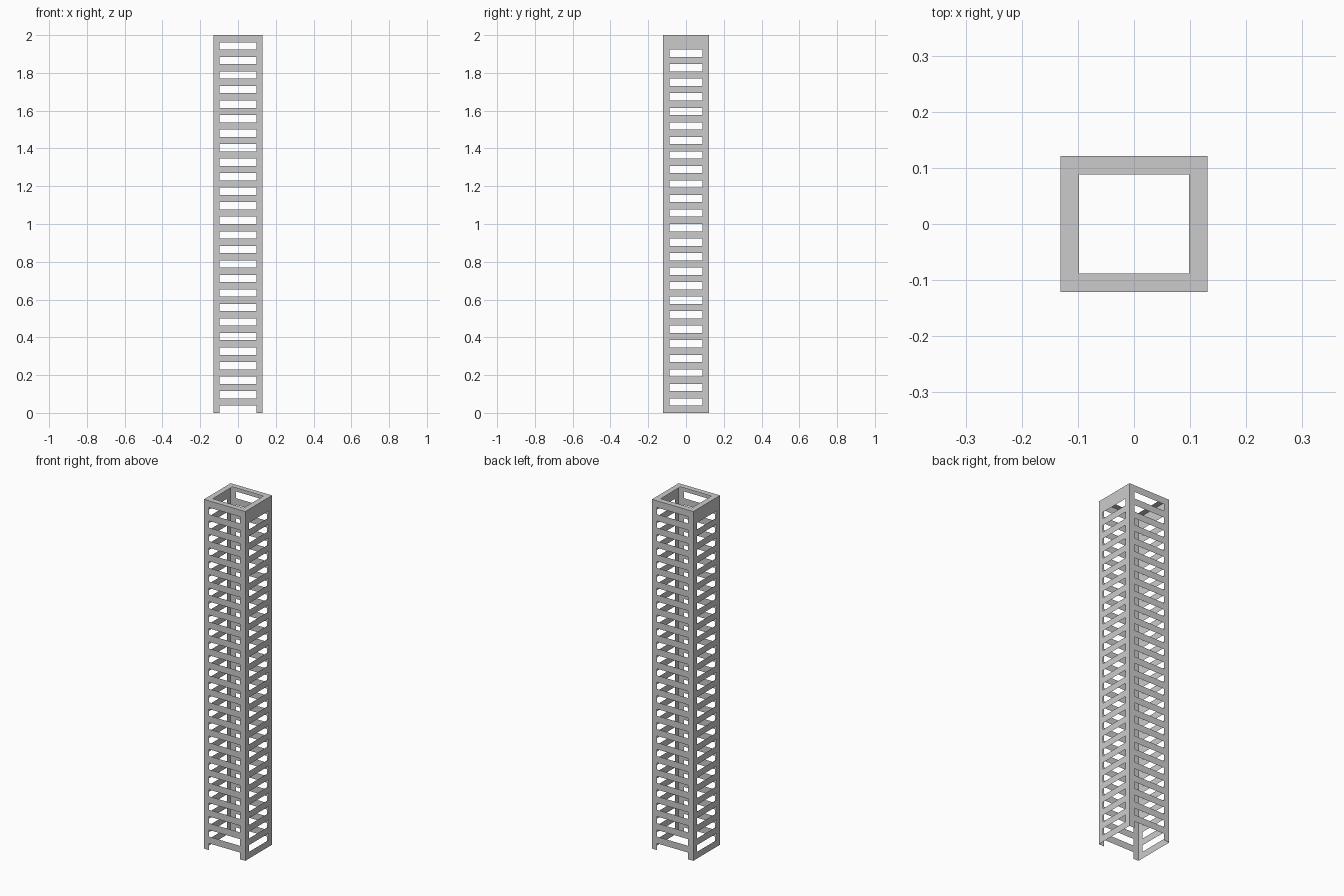
import bpy, bmesh

if "Cube" in bpy.data.objects:
    bpy.data.objects.remove(bpy.data.objects["Cube"])

# Thin-walled slatted tower: 52 levels, openings alternate between wall pairs
LAYERS = 52
STEP = 2.0 / LAYERS
XS = [-0.131, -0.098, 0.098, 0.131]
YS = [-0.121, -0.0885, 0.0885, 0.121]

bm = bmesh.new()


def quad(*pts):
    bm.faces.new([bm.verts.new(p) for p in pts])


# Walls: corner strips everywhere, slats on alternate levels
for k in range(LAYERS):
    z0, z1 = k * STEP, (k + 1) * STEP
    for i in range(3):
        if i != 1 or k % 2 == 1:
            a, b = XS[i], XS[i + 1]
            y = YS[0]
            quad((a, y, z0), (b, y, z0), (b, y, z1), (a, y, z1))
            quad((b, -y, z0), (a, -y, z0), (a, -y, z1), (b, -y, z1))
        if i != 1 or k % 2 == 0 or k == LAYERS - 1:
            a, b = YS[i], YS[i + 1]
            x = XS[3]
            quad((x, a, z0), (x, b, z0), (x, b, z1), (x, a, z1))
            quad((-x, b, z0), (-x, a, z0), (-x, a, z1), (-x, b, z1))

# Flat rim on top
for i in range(3):
    for j in range(3):
        if (i, j) != (1, 1):
            quad((XS[i], YS[j], 2), (XS[i + 1], YS[j], 2),
                 (XS[i + 1], YS[j + 1], 2), (XS[i], YS[j + 1], 2))

bmesh.ops.remove_doubles(bm, verts=bm.verts, dist=1e-5)
mesh = bpy.data.meshes.new("slatted_tower")
bm.to_mesh(mesh)
bm.free()
tower = bpy.data.objects.new("slatted_tower", mesh)
bpy.context.collection.objects.link(tower)
